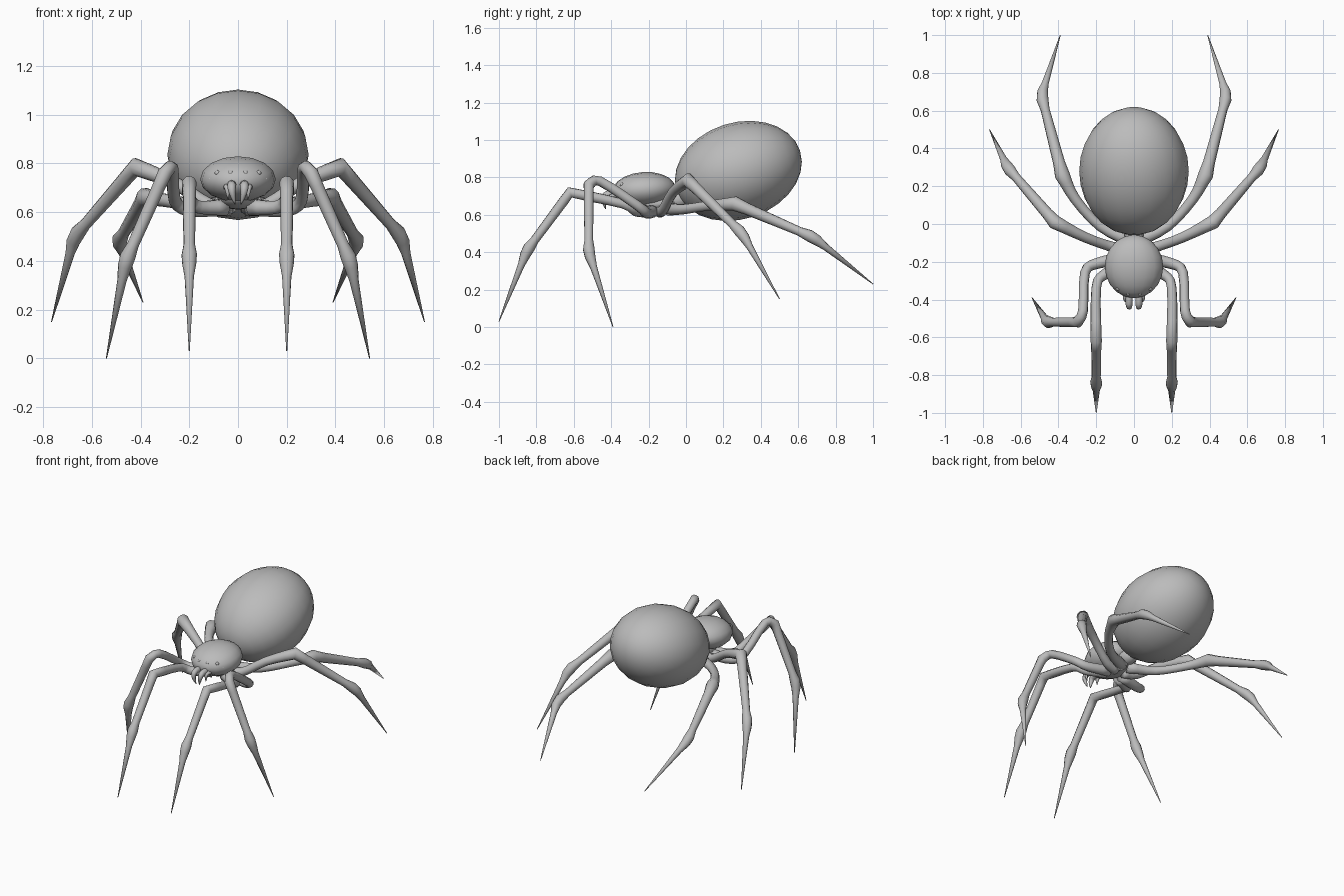
import bpy, bmesh, math
from mathutils import Vector, Matrix

cube = bpy.data.objects.get("Cube")
if cube:
    bpy.data.objects.remove(cube, do_unlink=True)

GREY = (0.5, 0.5, 0.5, 1)
grey = bpy.data.materials.new("body grey")
grey.use_nodes = True
grey.diffuse_color = GREY
grey.node_tree.nodes["Principled BSDF"].inputs["Base Color"].default_value = GREY


def finish(name, bm):
    """Turn a bmesh into a smooth shaded object."""
    bmesh.ops.recalc_face_normals(bm, faces=bm.faces)
    for face in bm.faces:
        face.smooth = True
    mesh = bpy.data.meshes.new(name)
    bm.to_mesh(mesh)
    bm.free()
    mesh.materials.append(grey)
    obj = bpy.data.objects.new(name, mesh)
    bpy.context.collection.objects.link(obj)


def ellipsoid(name, centre, radii, tilt=0, segments=16, rings=10):
    """Sphere with its poles along y, tilted up at the back."""
    bm = bmesh.new()
    bmesh.ops.create_uvsphere(bm, u_segments=segments, v_segments=rings, radius=1)
    bm.transform(Matrix.Rotation(math.radians(-90), 4, 'X'))
    bm.transform(Matrix.Diagonal((*radii, 1)))
    bm.transform(Matrix.Translation(centre) @ Matrix.Rotation(math.radians(tilt), 4, 'X'))
    finish(name, bm)


def smooth_path(points, steps=3):
    """Catmull-Rom curve through the points."""
    pts = [Vector(p) for p in points]
    ends = [pts[0] * 2 - pts[1]] + pts + [pts[-1] * 2 - pts[-2]]
    curve = []
    for a, b, c, d in zip(ends, ends[1:], ends[2:], ends[3:]):
        for i in range(steps):
            t = i / steps
            curve.append(b + ((c - a) * t + (a * 2 - b * 5 + c * 4 - d) * t ** 2
                              + (b * 3 - a - c * 3 + d) * t ** 3) / 2)
    return curve + [pts[-1]]


def tube(name, path, radii, side, sides=10):
    """Loft rings of the given radii along a path, mirrored by side."""
    pts = [Vector((p.x * side, p.y, p.z)) for p in path]
    bm = bmesh.new()
    rings, normal, last = [], None, None
    for i, (point, radius) in enumerate(zip(pts, radii)):
        before = (point - pts[i - 1]).normalized() if i else Vector()
        after = (pts[i + 1] - point).normalized() if i + 1 < len(pts) else Vector()
        tangent = (before + after).normalized()
        if last is None:
            normal = tangent.orthogonal().normalized()
        else:
            normal = last.rotation_difference(tangent) @ normal
        last = tangent
        cross = tangent.cross(normal)
        angles = [math.tau * k / sides for k in range(sides)]
        rings.append([bm.verts.new(point + radius * (normal * math.cos(a) + cross * math.sin(a)))
                      for a in angles])
    for lower, upper in zip(rings, rings[1:]):
        for k in range(sides):
            n = (k + 1) % sides
            bm.faces.new((lower[k], lower[n], upper[n], upper[k]))
    bm.faces.new(rings[0])
    bm.faces.new(rings[-1])
    finish(name, bm)


def leg(name, upper, joint, tip, knee_radius, thin=0.024, bulge=0.032):
    """Curved thigh, shin with a swollen joint, then a long spike; built on both sides."""
    path = smooth_path(upper)
    knee, joint, tip = path[-1], Vector(joint), Vector(tip)
    count = len(path) - 1
    radii = []
    for i in range(count + 1):
        t = i / count
        radii.append(thin + 0.012 * (1 - t) ** 3 + (knee_radius - thin) * t ** 4)
    path += [knee.lerp(joint, 0.15), knee.lerp(joint, 0.82), knee.lerp(joint, 0.95),
             joint.lerp(tip, 0.06), joint.lerp(tip, 0.2), tip]
    radii += [(knee_radius + thin) / 2, thin, bulge, bulge * 0.9, thin * 0.8, 0.002]
    for side, word in SIDES:
        tube(f"{word}_{name}", path, radii, side)


def hook(name, points, radius):
    """Small curved mouthpart tapering to a point, on both sides."""
    path = smooth_path(points)
    count = len(path) - 1
    radii = [radius * (1 - (i / count) ** 3) + 0.001 for i in range(count + 1)]
    for side, word in SIDES:
        tube(f"{word}_{name}", path, radii, side, sides=8)


SIDES = ((1, "left"), (-1, "right"))

# Body
ellipsoid("abdomen", (0, 0.28, 0.835), (0.29, 0.347, 0.258), tilt=18, segments=20, rings=14)
ellipsoid("head", (0, -0.225, 0.735), (0.155, 0.168, 0.094), tilt=4)
ellipsoid("sternum", (0, -0.17, 0.66), (0.085, 0.13, 0.05))
ellipsoid("waist", (0, -0.06, 0.68), (0.05, 0.08, 0.05), segments=12, rings=8)

# Legs, from front to back
leg("front_leg",
    [(0.05, -0.21, 0.62), (0.16, -0.27, 0.62), (0.2, -0.34, 0.66), (0.2, -0.62, 0.72)],
    joint=(0.2, -0.85, 0.41), tip=(0.2, -1, 0.03), knee_radius=0.03)
leg("second_leg",
    [(0.05, -0.18, 0.62), (0.2, -0.21, 0.61), (0.26, -0.26, 0.65),
     (0.27, -0.46, 0.78), (0.3, -0.52, 0.76)],
    joint=(0.46, -0.52, 0.4), tip=(0.54, -0.39, 0), knee_radius=0.03)
leg("third_leg",
    [(0.03, -0.14, 0.62), (0.12, -0.12, 0.63), (0.26, -0.07, 0.72), (0.42, 0.01, 0.785)],
    joint=(0.67, 0.3, 0.5), tip=(0.765, 0.5, 0.15), knee_radius=0.038)
leg("back_leg",
    [(0.02, -0.09, 0.63), (0.18, -0.01, 0.63), (0.31, 0.13, 0.65), (0.38, 0.26, 0.66)],
    joint=(0.49, 0.68, 0.48), tip=(0.39, 1, 0.23), knee_radius=0.04)

# Mouthparts
hook("fang", [(0.025, -0.34, 0.71), (0.026, -0.42, 0.71), (0.024, -0.44, 0.68),
              (0.012, -0.43, 0.63)], radius=0.018)
hook("feeler", [(0.05, -0.34, 0.7), (0.045, -0.4, 0.7), (0.04, -0.4, 0.65)], radius=0.012)

# Eyes
for side, word in SIDES:
    for n in range(4):
        x = 0.03 + n * 0.027
        centre = (x * side, -0.37 + 4 * x * x, 0.76 - n % 2 * 0.025)
        ellipsoid(f"{word}_eye_{n}", centre, [0.012] * 3, segments=8, rings=6)
